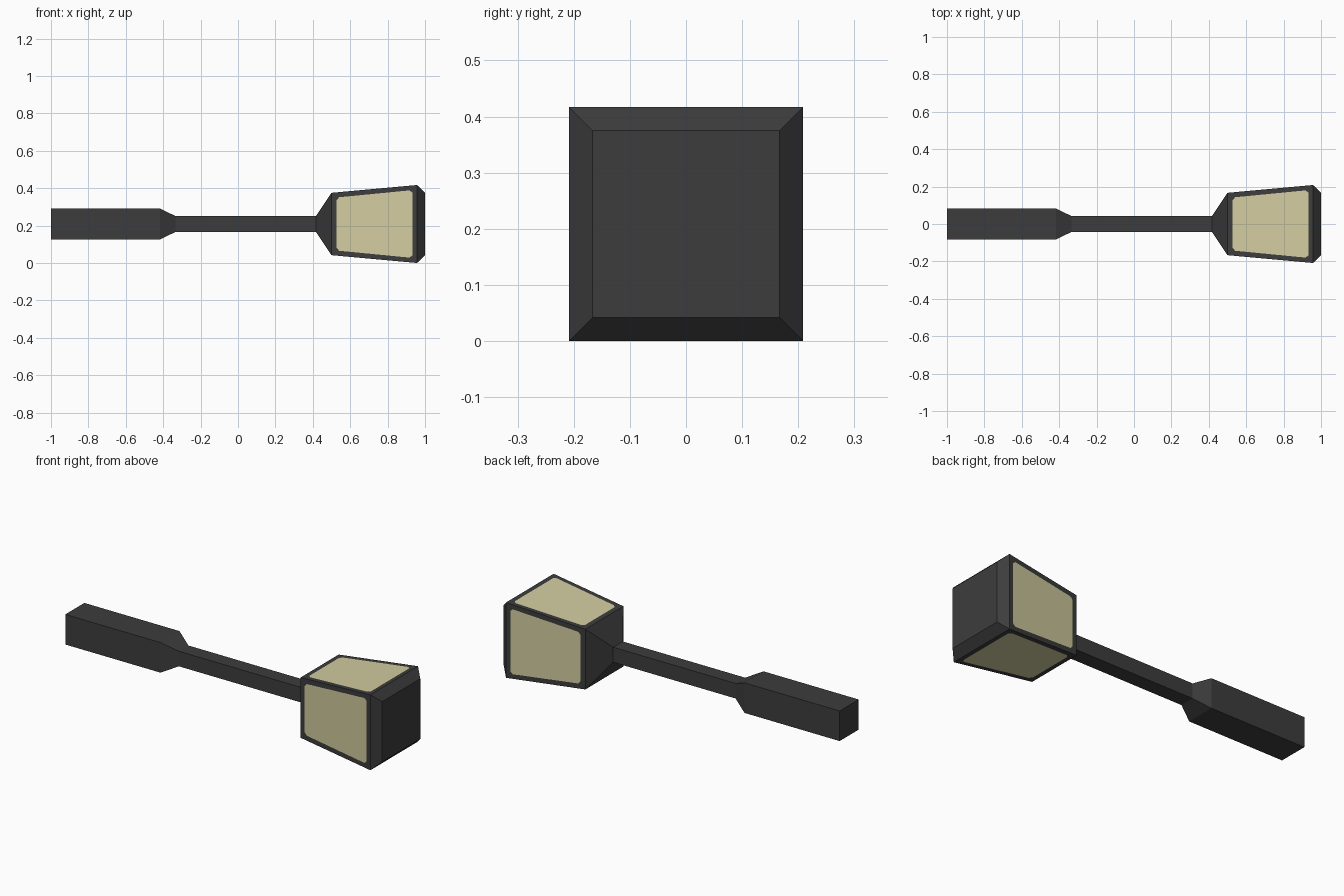
import bpy, bmesh

if "Cube" in bpy.data.objects:
    bpy.data.objects.remove(bpy.data.objects["Cube"])

CZ = 0.2085  # height of the centre axis


def material(name, rgb):
    m = bpy.data.materials.new(name)
    m.diffuse_color = (*rgb, 1)
    m.use_nodes = True
    m.node_tree.nodes["Principled BSDF"].inputs["Base Color"].default_value = m.diffuse_color
    return m


dark = material("dark_grey", (0.046, 0.046, 0.046))
cream = material("pale_yellow", (0.65, 0.61, 0.35))


def square_loft(name, stations, cap_start=True, cap_end=True):
    """Square section swept along x; stations are (x, half width)."""
    bm = bmesh.new()
    rings = [[bm.verts.new((x, sy * h, CZ + sz * h))
              for sy, sz in ((-1, -1), (1, -1), (1, 1), (-1, 1))]
             for x, h in stations]
    for a, b in zip(rings, rings[1:]):
        for i in range(4):
            j = (i + 1) % 4
            bm.faces.new((a[i], a[j], b[j], b[i]))
    if cap_start:
        bm.faces.new(rings[0])
    if cap_end:
        bm.faces.new(rings[-1])
    bmesh.ops.recalc_face_normals(bm, faces=bm.faces)
    me = bpy.data.meshes.new(name)
    ob = bpy.data.objects.new(name, me)
    bpy.context.collection.objects.link(ob)
    me.materials.append(dark)
    return ob, bm


# Grip and thin shaft
handle, bm = square_loft("handle", [(-1, 0.0833), (-0.4167, 0.0833), (-0.3333, 0.0417),
                                    (0.4167, 0.0417)], cap_end=False)
bm.to_mesh(handle.data)
bm.free()

# Flared head
head, bm = square_loft("head", [(0.4167, 0.0417), (0.5, 0.1667), (0.957, 0.2085),
                                (1, 0.1667)], cap_start=False)
head.data.materials.append(cream)

# Pale panels inset in the four long head faces, with clipped corners
sides = [f for f in bm.faces if 0.6 < f.calc_center_median().x < 0.9]
bmesh.ops.inset_individual(bm, faces=sides, thickness=0.037)
for f in sides:
    f.material_index = 1
corners = list({v for f in sides for v in f.verts})
bmesh.ops.bevel(bm, geom=corners, offset=0.014, segments=1, affect='VERTICES', material=0)
bm.to_mesh(head.data)
bm.free()
